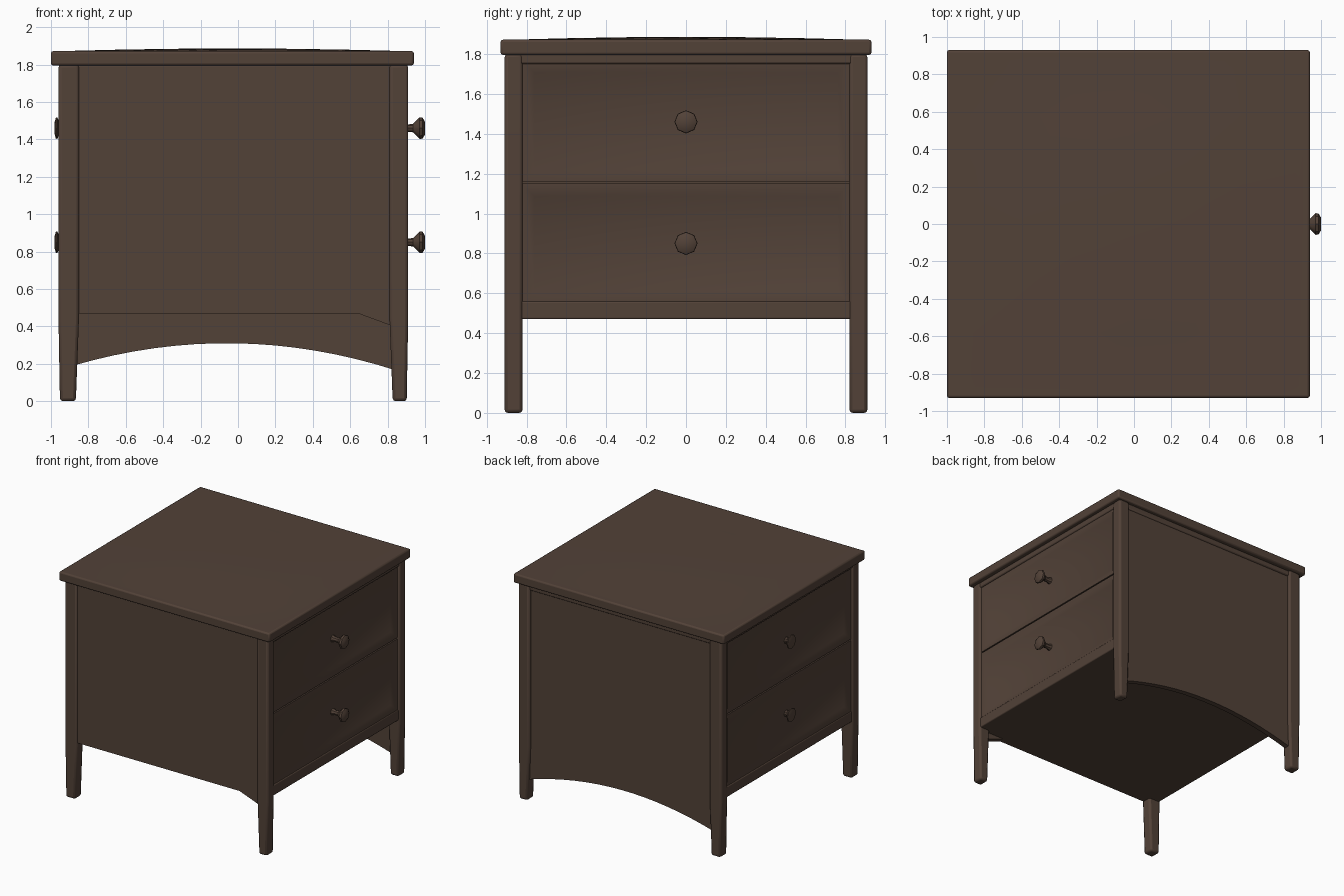
import bpy, bmesh, math
from mathutils import Matrix, Vector

if "Cube" in bpy.data.objects:
    bpy.data.objects.remove(bpy.data.objects["Cube"])

wood = bpy.data.materials.new("dark_wood")
wood.diffuse_color = (0.085, 0.054, 0.039, 1)
wood.use_nodes = True
wood.node_tree.nodes["Principled BSDF"].inputs["Base Color"].default_value = wood.diffuse_color


def finish(name, bm, bevel=0.0):
    bmesh.ops.recalc_face_normals(bm, faces=bm.faces)
    me = bpy.data.meshes.new(name)
    bm.to_mesh(me)
    bm.free()
    ob = bpy.data.objects.new(name, me)
    bpy.context.collection.objects.link(ob)
    me.materials.append(wood)
    if bevel:
        mod = ob.modifiers.new("bevel", 'BEVEL')
        mod.width, mod.segments = bevel, 2
    bpy.ops.object.select_all(action='DESELECT')
    ob.select_set(True)
    bpy.context.view_layer.objects.active = ob
    bpy.ops.object.shade_smooth_by_angle(angle=math.radians(35))
    return ob


def box_bm(lo, hi):
    bm = bmesh.new()
    bmesh.ops.create_cube(bm, size=1)
    lo, hi = Vector(lo), Vector(hi)
    for v in bm.verts:
        v.co = Vector(lo[i] + (v.co[i] + 0.5) * (hi[i] - lo[i]) for i in range(3))
    return bm


def inset_face(bm, normal, thickness, depth):
    # sink a bevelled panel into the face that points along normal
    bm.normal_update()
    face = max(bm.faces, key=lambda f: f.normal.dot(normal))
    bmesh.ops.inset_region(bm, faces=[face], thickness=0.03)
    bmesh.ops.inset_region(bm, faces=[face], thickness=thickness, depth=-depth)


def extrude_xz(name, pts, y0, y1):
    # outline in x, z given a thickness along y
    bm = bmesh.new()
    face = bm.faces.new([bm.verts.new((x, y0, z)) for x, z in pts])
    new = bmesh.ops.extrude_face_region(bm, geom=[face])["geom"]
    bmesh.ops.translate(bm, vec=(0, y1 - y0, 0),
                        verts=[v for v in new if isinstance(v, bmesh.types.BMVert)])
    return finish(name, bm)


# closed carcass
finish("carcass", box_bm((-0.91, -0.86, 0.47), (0.86, 0.86, 1.80)))

# table top, rounded edge and very slight crown
bm = box_bm((-1.0, -0.93, 1.795), (0.94, 0.93, 1.872))
bm.normal_update()
top = max(bm.faces, key=lambda f: f.normal.z)
bmesh.ops.inset_region(bm, faces=[top], thickness=0.08)
bmesh.ops.subdivide_edges(bm, edges=top.edges[:], cuts=5, use_grid_fill=True)
for v in bm.verts:
    if v.co.z > 1.85:
        v.co.z += 0.014 * max(0, 1 - (v.co.y / 0.86) ** 2) * max(0, 1 - ((v.co.x + 0.03) / 0.9) ** 2)
finish("table_top", bm, 0.012)
# small moulding below the top
finish("top_moulding", box_bm((-0.955, -0.895, 1.75), (0.905, 0.895, 1.80)), 0.01)

# legs, tapered below the carcass
for xname, outer, inner, s in (("left", -0.96, -0.85, 1), ("right", 0.91, 0.81, -1)):
    for yname, t in (("front", -1), ("back", 1)):
        bm = box_bm((min(outer, inner), min(t * 0.82, t * 0.91), 0),
                    (max(outer, inner), max(t * 0.82, t * 0.91), 1.80))
        uprights = [e for e in bm.edges if abs(e.verts[0].co.z - e.verts[1].co.z) > 1]
        bmesh.ops.bisect_plane(bm, geom=bm.verts[:] + bm.edges[:] + bm.faces[:],
                               plane_co=(0, 0, 0.45), plane_no=(0, 0, 1))
        for v in bm.verts:
            if v.co.z < 0.01:
                v.co.x += s * 0.008 if abs(v.co.x - outer) < 0.01 else -s * 0.017
        finish(f"{yname}_{xname}_leg", bm, 0.016)

# front panel, straight below with one corner bracket
extrude_xz("front_panel", [(-0.87, 0.47), (0.64, 0.47), (0.83, 0.40), (0.83, 1.79), (-0.87, 1.79)],
           -0.895, -0.85)
# back panel with arched apron
arch = [(x, 0.31 - 0.125 * ((x + 0.06) / 0.84) ** 2)
        for x in (-0.88 + 1.72 * i / 16 for i in range(17))]
extrude_xz("back_panel", arch + [(0.84, 1.79), (-0.88, 1.79)], 0.84, 0.885)

# drawer fronts and rails on both sides
for side, face, d in (("right", 0.895, 1), ("left", -0.945, -1)):
    back = face - d * 0.06
    for name, z0, z1 in (("lower", 0.55, 1.15), ("upper", 1.16, 1.77)):
        bm = box_bm((min(back, face), -0.825, z0), (max(back, face), 0.825, z1))
        inset_face(bm, Vector((d, 0, 0)), 0.06, 0.022)
        finish(f"{side}_{name}_drawer", bm)
    rail = face + d * 0.006
    finish(f"{side}_bottom_rail", box_bm((min(back, rail), -0.83, 0.47),
                                         (max(back, rail), 0.83, 0.56)), 0.008)

# knobs: long on the right side, short on the left
profile = [(0.0, 0.03), (0.25, 0.02), (0.5, 0.022), (0.78, 0.058), (0.9, 0.056), (1.0, 0.034)]
for side, x0, length, d in (("right", 0.87, 0.13, 1), ("left", -0.92, 0.06, -1)):
    for name, z in (("lower", 0.85), ("upper", 1.46)):
        bm = bmesh.new()
        rings = [[bm.verts.new((x0 + d * t * length,
                                r * math.cos(math.tau * k / 8),
                                z + r * math.sin(math.tau * k / 8))) for k in range(8)]
                 for t, r in profile]
        for a, b in zip(rings, rings[1:]):
            for k in range(8):
                bm.faces.new((a[k], a[(k + 1) % 8], b[(k + 1) % 8], b[k]))
        bm.faces.new(rings[0])
        bm.faces.new(rings[-1])
        finish(f"{side}_{name}_knob", bm)
